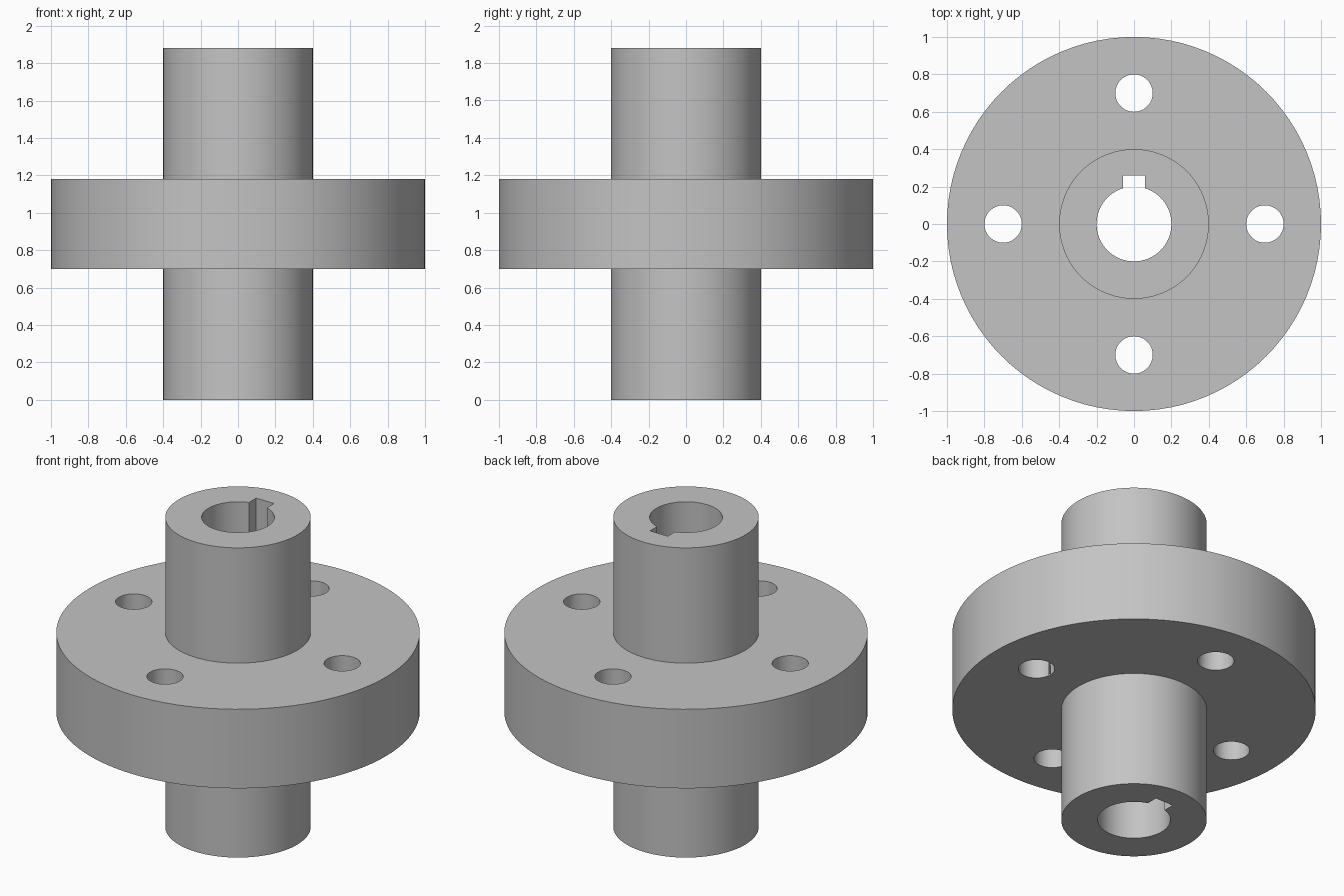
import bpy, bmesh, math

if "Cube" in bpy.data.objects:
    bpy.data.objects.remove(bpy.data.objects["Cube"])

HEIGHT = 1.88
SEGMENTS = 96

steel = bpy.data.materials.new("plain grey steel")
steel.diffuse_color = (0.55, 0.55, 0.55, 1)
steel.use_nodes = True
steel.node_tree.nodes["Principled BSDF"].inputs["Base Color"].default_value = steel.diffuse_color


def lathe(name, profile, segments):
    """Closed solid of revolution from (radius, z) points, capped at both ends."""
    bm = bmesh.new()
    rings = []
    for r, z in profile:
        angles = [2 * math.pi * i / segments for i in range(segments)]
        rings.append([bm.verts.new((r * math.cos(a), r * math.sin(a), z)) for a in angles])
    for low, high in zip(rings, rings[1:]):
        for i in range(segments):
            j = (i + 1) % segments
            bm.faces.new((low[i], low[j], high[j], high[i]))
    bm.faces.new(rings[0][::-1])
    bm.faces.new(rings[-1])
    mesh = bpy.data.meshes.new(name)
    bm.to_mesh(mesh)
    bm.free()
    obj = bpy.data.objects.new(name, mesh)
    bpy.context.collection.objects.link(obj)
    return obj


def cut(target, cutter):
    """Subtract the cutter from the target, then discard the cutter."""
    cutter.hide_render = True
    mod = target.modifiers.new("cut", 'BOOLEAN')
    mod.operation = 'DIFFERENCE'
    mod.solver = 'EXACT'
    mod.object = cutter
    bpy.context.view_layer.objects.active = target
    bpy.ops.object.modifier_apply(modifier=mod.name)
    bpy.data.objects.remove(cutter)


# Shaft sleeve with the wide flange around its middle
hub = lathe("flanged_hub", [(0.4, 0), (0.4, 0.7), (1, 0.7), (1, 1.18),
                            (0.4, 1.18), (0.4, HEIGHT)], SEGMENTS)
hub.data.materials.append(steel)

# Central bore
cut(hub, lathe("bore_cutter", [(0.2, -0.1), (0.2, HEIGHT + 0.1)], SEGMENTS))

# Keyway along the back of the bore
bpy.ops.mesh.primitive_cube_add(size=1, location=(0, 0.18, HEIGHT / 2))
keyway = bpy.context.object
keyway.name = "keyway_cutter"
keyway.scale = (0.12, 0.16, HEIGHT + 0.3)
bpy.context.view_layer.update()
cut(hub, keyway)

# Four bolt holes through the flange
for k in range(4):
    hole = lathe("bolt_hole_cutter", [(0.1, 0.6), (0.1, 1.3)], 48)
    hole.location = (0.7 * math.cos(k * math.pi / 2), 0.7 * math.sin(k * math.pi / 2), 0)
    bpy.context.view_layer.update()
    cut(hub, hole)

# Smooth round walls, crisp rims
bpy.ops.object.select_all(action='DESELECT')
hub.select_set(True)
bpy.context.view_layer.objects.active = hub
bpy.ops.object.shade_smooth_by_angle(angle=math.radians(30))
